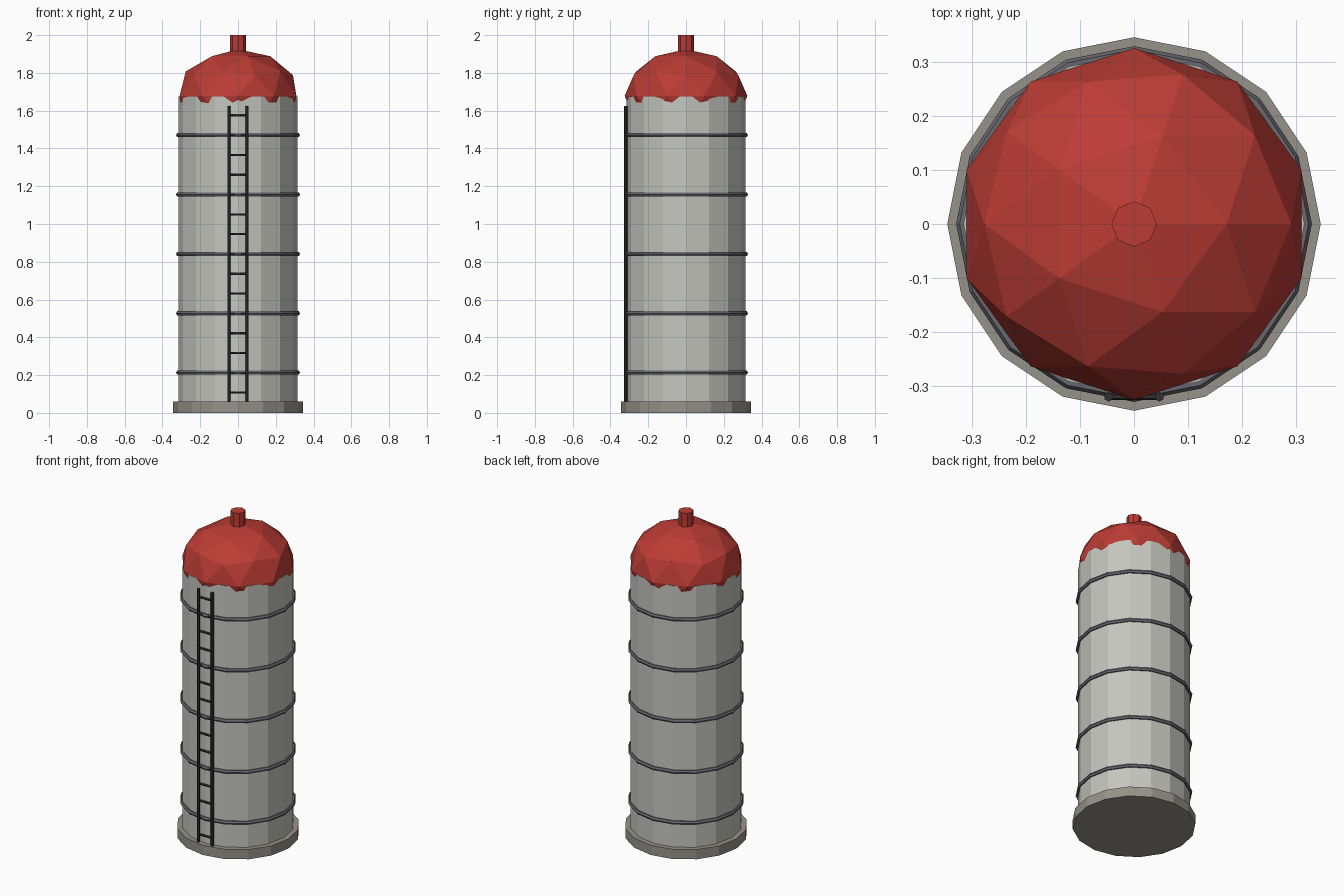
import bpy
from math import pi

if "Cube" in bpy.data.objects:
    bpy.data.objects.remove(bpy.data.objects["Cube"])


def material(name, rgb):
    m = bpy.data.materials.new(name)
    m.diffuse_color = (*rgb, 1)
    m.use_nodes = True
    m.node_tree.nodes["Principled BSDF"].inputs["Base Color"].default_value = m.diffuse_color
    return m


red = material("red_paint", (0.50, 0.045, 0.035))
wall = material("pale_metal", (0.56, 0.56, 0.52))
stone = material("concrete", (0.30, 0.29, 0.25))
steel = material("band_steel", (0.14, 0.14, 0.16))
dark = material("dark_iron", (0.03, 0.03, 0.035))


def finish(name, mat):
    ob = bpy.context.object
    ob.name = name
    ob.data.materials.append(mat)
    return ob


def cylinder(name, sides, radius, z0, z1, mat, x=0, y=0):
    bpy.ops.mesh.primitive_cylinder_add(
        vertices=sides, radius=radius, depth=z1 - z0, location=(x, y, (z0 + z1) / 2))
    return finish(name, mat)


# Foundation and tank wall
cylinder("foundation", 16, 0.345, 0, 0.06, stone)
cylinder("tank_wall", 16, 0.315, 0.02, 1.675, wall)

# Faceted dome, its lower half sunk into the wall, and vent pipe
bpy.ops.mesh.primitive_ico_sphere_add(subdivisions=2, radius=0.325, location=(0, 0, 1.678))
finish("dome_roof", red).scale = (1, 1, 0.76)
cylinder("roof_vent", 8, 0.042, 1.88, 2.0, red)

# Reinforcing bands
for i in range(5):
    bpy.ops.mesh.primitive_torus_add(
        major_radius=0.316, minor_radius=0.0125, major_segments=16, minor_segments=6,
        location=(0, 0, 0.213 + i * 0.3143))
    finish(f"band_{i + 1}", steel)

# Ladder rails
for side, x in (("left", -0.047), ("right", 0.047)):
    cylinder(f"ladder_rail_{side}", 6, 0.009, 0.06, 1.625, dark, x, -0.319)

# Ladder rungs
for i in range(15):
    bpy.ops.mesh.primitive_cylinder_add(
        vertices=6, radius=0.0065, depth=0.094,
        location=(0, -0.319, 0.107 + i * 0.1049), rotation=(0, pi / 2, 0))
    finish(f"ladder_rung_{i + 1}", dark)
